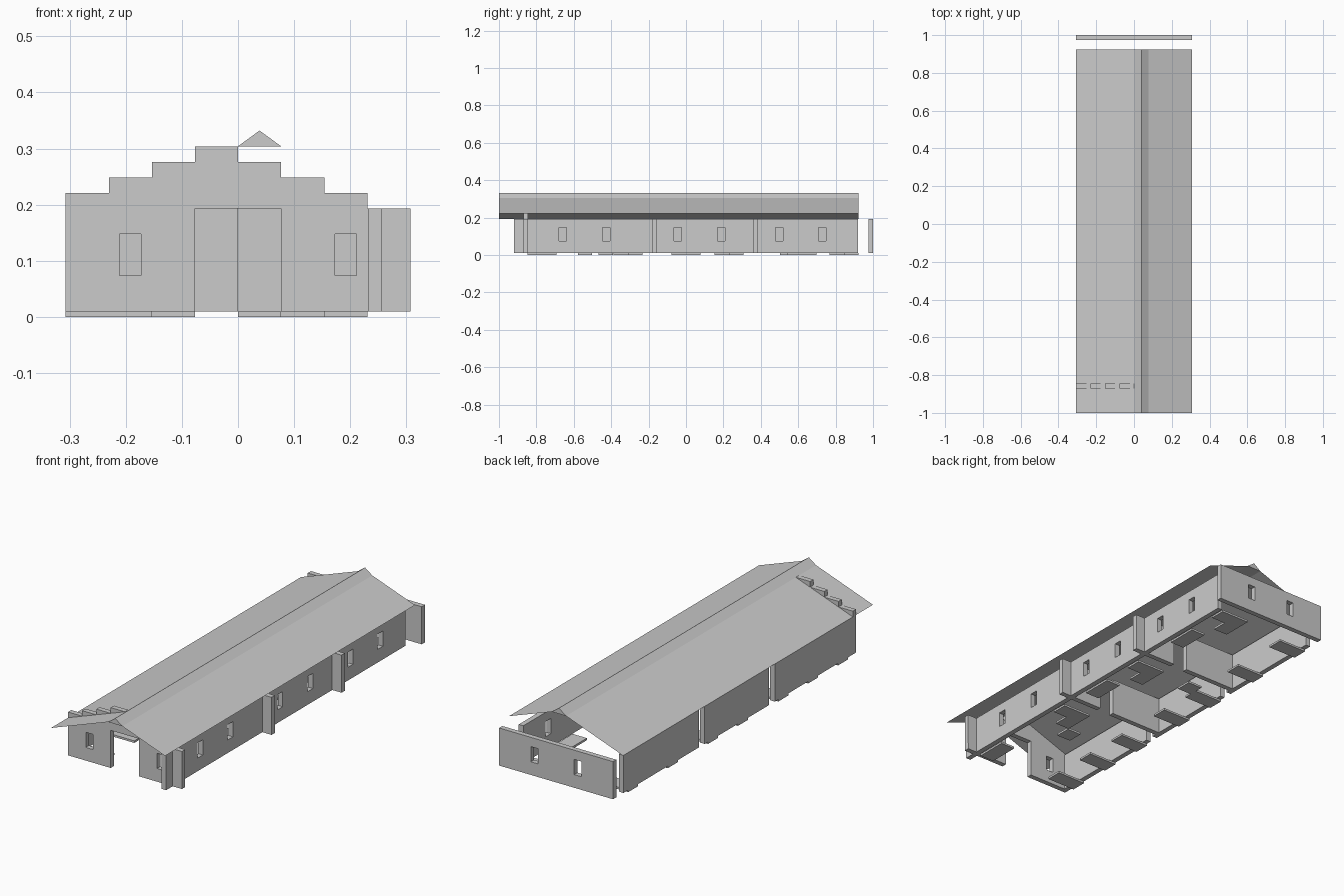
import bpy, bmesh

if "Cube" in bpy.data.objects:
    bpy.data.objects.remove(bpy.data.objects["Cube"])

X, U, T = 0.307, 0.0768, 0.025      # half width, grid unit, wall thickness
Z0, Z1 = 0.01, 0.193                # wall bottom and top
W0, W1 = 0.074, 0.148               # window sill and head


def finish(name, bm):
    bmesh.ops.recalc_face_normals(bm, faces=bm.faces[:])
    me = bpy.data.meshes.new(name)
    bm.to_mesh(me)
    bm.free()
    ob = bpy.data.objects.new(name, me)
    bpy.context.collection.objects.link(ob)
    return ob


def prism(name, pts, y0, y1):
    """Extrude an x-z outline along y."""
    bm = bmesh.new()
    f = bm.faces.new([bm.verts.new((x, y0, z)) for x, z in pts])
    r = bmesh.ops.extrude_face_region(bm, geom=[f])
    vs = [v for v in r["geom"] if isinstance(v, bmesh.types.BMVert)]
    bmesh.ops.translate(bm, verts=vs, vec=(0, y1 - y0, 0))
    return finish(name, bm)


def box(name, x0, x1, y0, y1, z0=Z0, z1=Z1):
    return prism(name, [(x0, z0), (x1, z0), (x1, z1), (x0, z1)], y0, y1)


def cut(ob, holes):
    """Cut window openings; each hole is (x0, x1, y0, y1)."""
    for i, h in enumerate(holes):
        c = box("window_cutter", *h, W0, W1)
        c.hide_render = True
        c.hide_viewport = True
        c.display_type = 'WIRE'
        m = ob.modifiers.new("window_%d" % i, 'BOOLEAN')
        m.operation = 'DIFFERENCE'
        m.solver = 'EXACT'
        m.object = c


# Front wall with stepped gable and doorway
yf0, yf1 = -0.87, -0.845
pts = [(-U, Z0), (-X, Z0)]
for i, z in enumerate([0.221, 0.248, 0.276, 0.304, 0.276, 0.248, 0.221, Z1]):
    pts += [(-X + i * U, z), (-X + (i + 1) * U, z)]
pts += [(X, Z0), (U, Z0), (U, Z1), (-U, Z1)]
front = prism("front_wall", pts, yf0, yf1)
cut(front, [(c - 0.019, c + 0.019, yf0 - 0.05, yf1 + 0.05) for c in (-0.192, 0.192)])

# Back wall
back = box("back_wall", -X, X, 1 - T, 1)
cut(back, [(c - 0.019, c + 0.019, 0.9, 1.1) for c in (-0.117, 0.117)])

# Right wall with six windows
right = box("right_wall", 0.232, 0.257, -0.92, 0.92)
cut(right, [(0.2, 0.3, c - 0.02, c + 0.02)
            for c in (-0.658, -0.426, -0.043, 0.189, 0.498, 0.728)])

# Left wall in three lengths with gaps between
for y0, y1 in ((yf1, -0.245), (-0.2, 0.295), (0.34, 0.92)):
    box("left_wall", -X, -X + T, y0, y1)

# Cross partitions with a passage, running through the right wall
for y in (-0.18, 0.358):
    box("left_partition", -X + T, 0, y, y + T)
    box("right_partition", U, X, y, y + T)

# Thin roof slopes
for name, a, b in (("left_roof", (-X, 0.193), (0, 0.304)),
                   ("right_roof", (U, 0.304), (X, 0.221))):
    bm = bmesh.new()
    bm.faces.new([bm.verts.new(p) for p in (
        (a[0], -1, a[1]), (b[0], -1, b[1]), (b[0], 0.923, b[1]), (a[0], 0.923, a[1]))])
    finish(name, bm)

# Triangular ridge cap
prism("roof_ridge", [(0, 0.304), (U / 2, 0.332), (U, 0.304)], -1, 0.923)

# Flat floor plates: left row, right row, and L-shaped groups
for y in (-0.77, -0.54, -0.31, 0.0, 0.23, 0.54, 0.845):
    box("left_plate", -X, -2 * U, y - U / 2, y + U / 2, 0, Z0)
for y in (-0.77, 0.0, 0.62):
    box("right_plate", 2 * U, 3 * U, y - U, y + U, 0, Z0)
for y in (-0.31, 0.23, 0.845):
    prism("corner_plate", [(U, 0), (3 * U, 0), (3 * U, Z0), (U, Z0)], y, y + U)
    box("corner_plate_leg", U, 2 * U, y - U, y, 0, Z0)
for x, y in ((0, -0.43), (-2 * U, 0.27)):
    box("middle_plate", x, x + U, y - U / 2, y + U / 2, 0, Z0)
